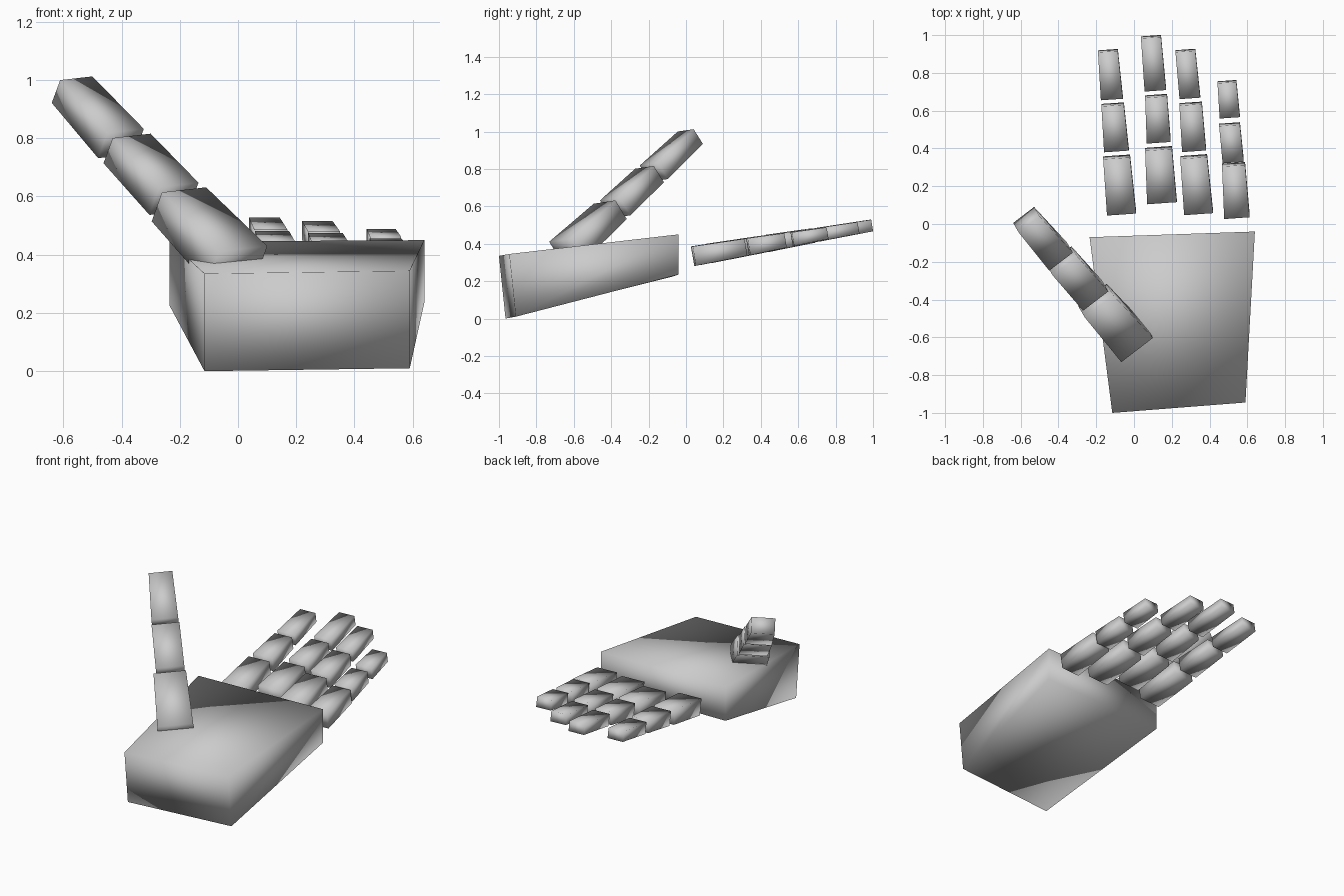
import bpy
from mathutils import Vector


def section(center, side, up):
    """Four corners of a block end from its centre and full width / height vectors."""
    c, s, u = Vector(center), Vector(side) / 2, Vector(up) / 2
    return [c - s - u, c + s - u, c + s + u, c - s + u]


def block(name, near, far):
    """Tapered six-sided block between two four-corner ends, smooth shaded."""
    faces = [(0, 1, 2, 3), (7, 6, 5, 4)]
    faces += [(i, i + 4, (i + 1) % 4 + 4, (i + 1) % 4) for i in range(4)]
    mesh = bpy.data.meshes.new(name)
    mesh.from_pydata(list(near) + list(far), [], faces)
    mesh.shade_smooth()
    obj = bpy.data.objects.new(name, mesh)
    bpy.context.collection.objects.link(obj)
    return obj


# Palm: thick at the wrist, wider and thinner at the knuckles
block("palm",
      [(-0.115, -0.965, 0.0), (0.59, -0.91, 0.01), (0.59, -0.945, 0.345), (-0.115, -1.0, 0.335)],
      [(-0.235, -0.07, 0.225), (0.64, -0.04, 0.235), (0.64, -0.04, 0.45), (-0.235, -0.07, 0.445)])

# Fingers: per segment (near x, near y, near width, far x, far y, far width)
fingers = {
    "index_finger": [(-0.066, 0.05, 0.154, -0.092, 0.363, 0.142),
                     (-0.093, 0.384, 0.131, -0.113, 0.640, 0.119),
                     (-0.117, 0.659, 0.117, -0.138, 0.923, 0.105)],
    "middle_finger": [(0.148, 0.11, 0.157, 0.130, 0.408, 0.142),
                      (0.131, 0.430, 0.127, 0.117, 0.685, 0.116),
                      (0.113, 0.705, 0.114, 0.090, 0.997, 0.106)],
    "ring_finger": [(0.342, 0.052, 0.153, 0.316, 0.365, 0.142),
                    (0.318, 0.385, 0.127, 0.300, 0.644, 0.119),
                    (0.296, 0.665, 0.110, 0.272, 0.924, 0.105)],
    "little_finger": [(0.545, 0.031, 0.135, 0.527, 0.324, 0.122),
                      (0.525, 0.325, 0.112, 0.506, 0.535, 0.110),
                      (0.507, 0.562, 0.107, 0.492, 0.759, 0.100)],
}
thickness = [(0.105, 0.092), (0.092, 0.078), (0.074, 0.063)]


def finger_end(x, y, width, thick, shift):
    y += shift * thick
    return section((x, y, 0.327 + 0.172 * y), (width, 0.07 * width, 0),
                   (0, -0.17 * thick, 0.985 * thick))


for name, segments in fingers.items():
    for i, (x0, y0, w0, x1, y1, w1) in enumerate(segments):
        t0, t1 = thickness[i]
        block(f"{name}_{i + 1}",
              finger_end(x0, y0, w0, t0, 0.085), finger_end(x1, y1, w1, t1, -0.085))

# Thumb: three segments rising outwards (near centre, far centre, widths, heights)
side = Vector((0.79, 0.605, 0.09)).normalized()
thumb = [((-0.003, -0.633, 0.364), (-0.203, -0.405, 0.573), (0.212, 0.192), (0.137, 0.122)),
         ((-0.220, -0.378, 0.592), (-0.381, -0.195, 0.765), (0.169, 0.165), (0.118, 0.107)),
         ((-0.402, -0.172, 0.782), (-0.570, 0.023, 0.967), (0.158, 0.140), (0.107, 0.097))]
for i, (a, b, w, h) in enumerate(thumb):
    along = (Vector(b) - Vector(a)).normalized()
    up = side.cross(along).normalized()
    block(f"thumb_{i + 1}", section(a, side * w[0], up * h[0]), section(b, side * w[1], up * h[1]))
